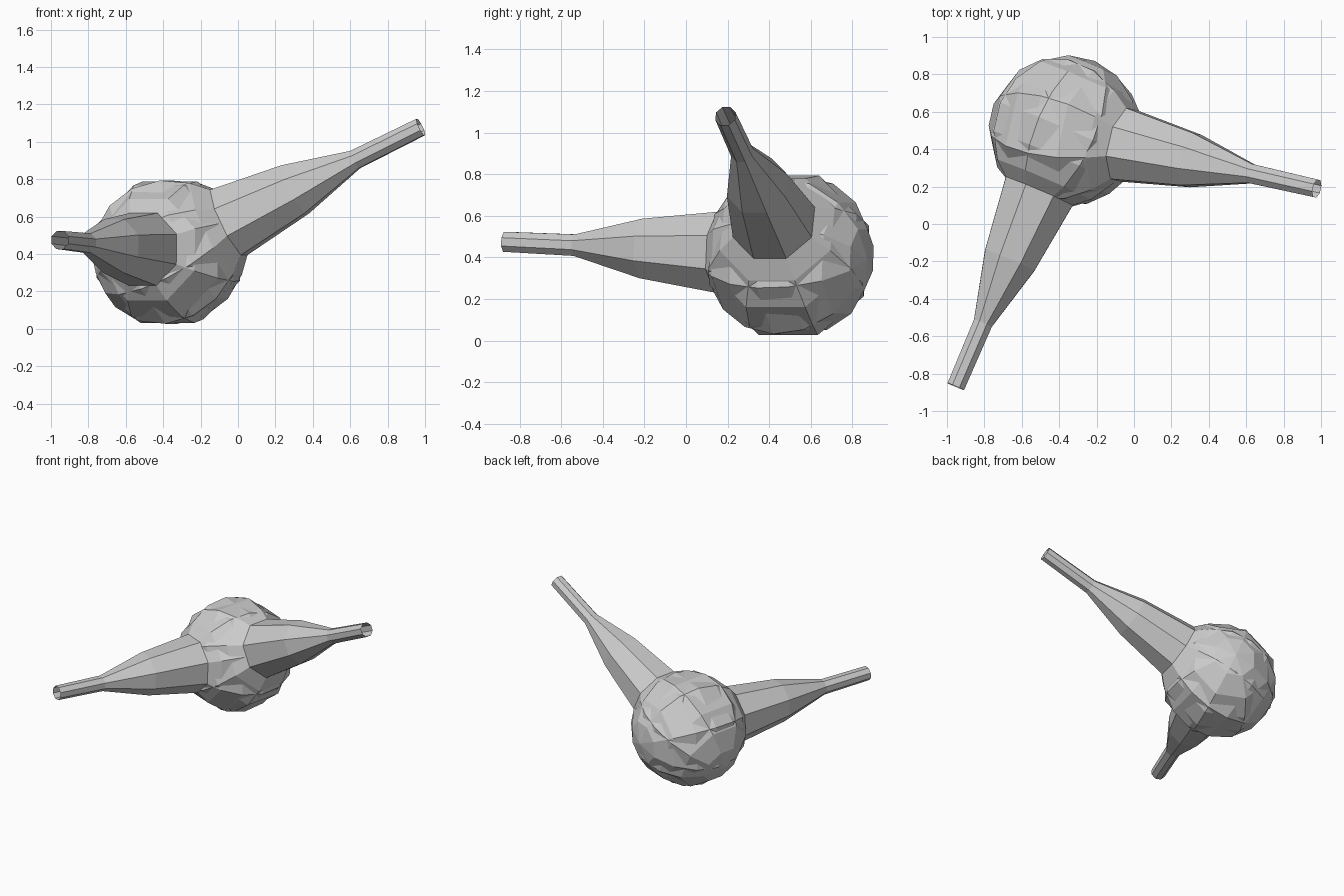
import bpy, bmesh
from math import sin, cos, pi, radians
from mathutils import Vector

if "Cube" in bpy.data.objects:
    bpy.data.objects.remove(bpy.data.objects["Cube"])

CENTRE = Vector((-0.37, 0.495, 0.41))
R = 0.41
SIDES = 8


def flask(name, tip, neck):
    """Eight-sided turned body: round bulb with a tapering open neck towards tip."""
    axis = (Vector(tip) - CENTRE).normalized()
    side = axis.cross(Vector((0, 0, 1))).normalized()
    up = side.cross(axis)
    # bulb profile from the closed back pole to the neck, then the neck
    profile = [(-R * cos(radians(a)), R * sin(radians(a)))
               for a in (22, 45, 68, 90, 112, 134)] + neck
    bm = bmesh.new()
    rings = []
    for d, r in profile:
        rings.append([bm.verts.new(CENTRE + axis * d
                      + side * r * cos(2 * pi * (i + 0.5) / SIDES)
                      + up * r * sin(2 * pi * (i + 0.5) / SIDES))
                      for i in range(SIDES)])
    pole = bm.verts.new(CENTRE - axis * R)
    for i in range(SIDES):
        j = (i + 1) % SIDES
        bm.faces.new((pole, rings[0][j], rings[0][i]))
        for a, b in zip(rings, rings[1:]):
            bm.faces.new((a[i], a[j], b[j], b[i]))
    bmesh.ops.recalc_face_normals(bm, faces=bm.faces)
    mesh = bpy.data.meshes.new(name)
    bm.to_mesh(mesh)
    bm.free()
    ob = bpy.data.objects.new(name, mesh)
    bpy.context.collection.objects.link(ob)


# bulb with rising neck to the right
flask("right_bulb_and_neck", (0.975, 0.19, 1.078),
      [(0.365, 0.21), (0.77, 0.155), (1.135, 0.056), (1.535, 0.052)])
# bulb with level neck to the front
flask("front_bulb_and_neck", (-0.953, -0.87, 0.475),
      [(0.35, 0.21), (0.75, 0.155), (1.115, 0.056), (1.485, 0.052)])
